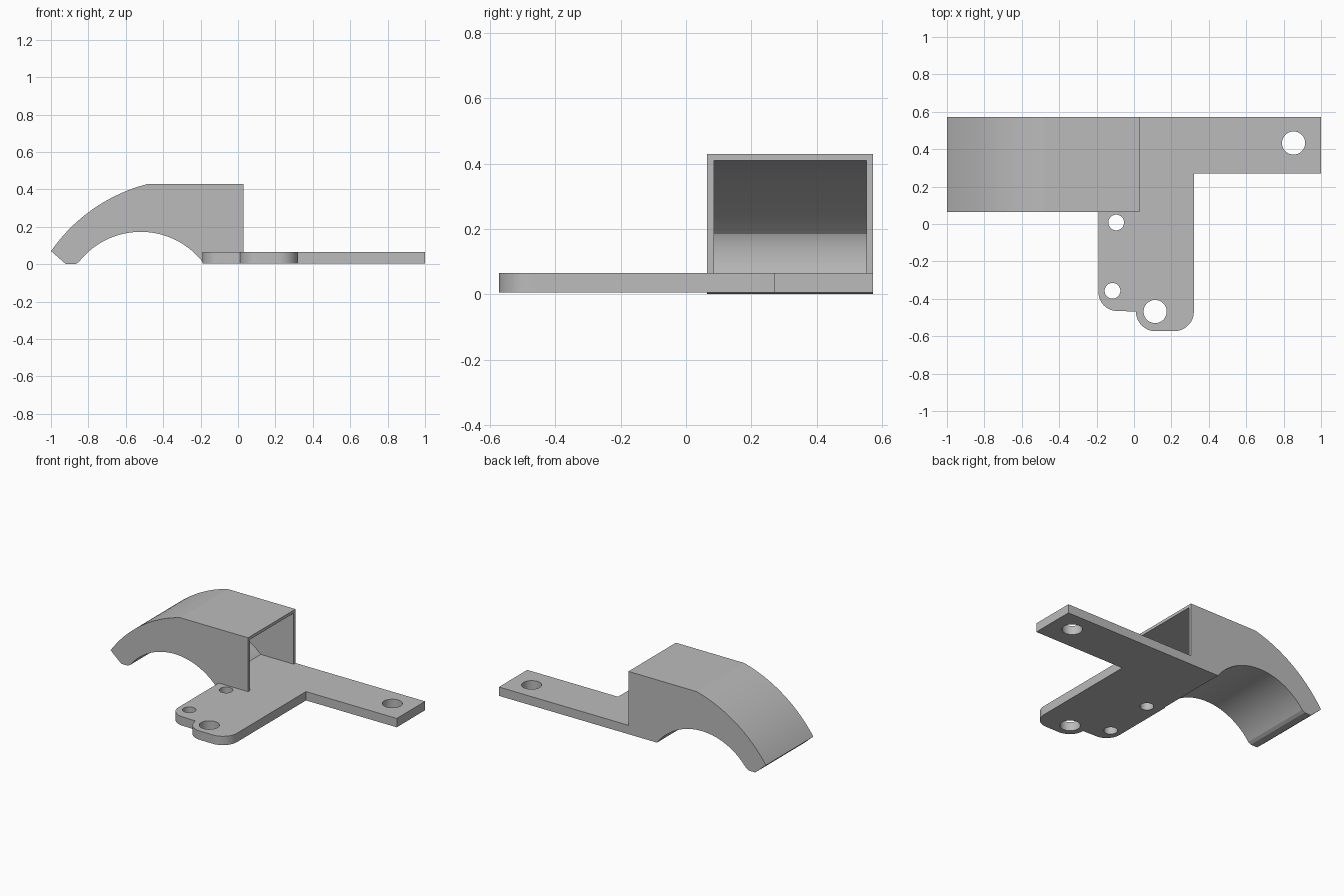
import bpy, bmesh
from math import sin, cos, radians

if "Cube" in bpy.data.objects:
    bpy.data.objects.remove(bpy.data.objects["Cube"], do_unlink=True)

GREY = (0.5, 0.5, 0.5, 1)
mat = bpy.data.materials.new("plain grey")
mat.use_nodes = True
mat.diffuse_color = GREY
mat.node_tree.nodes["Principled BSDF"].inputs["Base Color"].default_value = GREY


def arc(cx, cy, r, start, end, steps=24):
    """Points along a circular arc, angles in degrees."""
    angles = [radians(start + (end - start) * i / steps) for i in range(steps + 1)]
    return [(cx + r * cos(a), cy + r * sin(a)) for a in angles]


def prism(name, outline, place, depth):
    """Extrude a flat outline; place maps (u, v) to 3D, depth is the sweep."""
    bm = bmesh.new()
    face = bm.faces.new([bm.verts.new(place(u, v)) for u, v in outline])
    swept = bmesh.ops.extrude_face_region(bm, geom=[face], use_keep_orig=True)
    bmesh.ops.translate(bm, vec=depth,
                        verts=[g for g in swept["geom"] if isinstance(g, bmesh.types.BMVert)])
    bmesh.ops.recalc_face_normals(bm, faces=bm.faces)
    mesh = bpy.data.meshes.new(name)
    bm.to_mesh(mesh)
    bm.free()
    mesh.materials.append(mat)
    obj = bpy.data.objects.new(name, mesh)
    bpy.context.collection.objects.link(obj)
    return obj


def activate(obj):
    bpy.ops.object.select_all(action="DESELECT")
    obj.select_set(True)
    bpy.context.view_layer.objects.active = obj


def cut(target, cutter):
    """Subtract the cutter and discard it."""
    cutter.hide_render = True
    mod = target.modifiers.new("cut", "BOOLEAN")
    mod.operation, mod.solver, mod.object = "DIFFERENCE", "EXACT", cutter
    activate(target)
    bpy.ops.object.modifier_apply(modifier=mod.name)
    bpy.data.objects.remove(cutter, do_unlink=True)


def smooth(obj):
    activate(obj)
    bpy.ops.object.shade_smooth_by_angle(angle=radians(12))


FRONT, BACK, WALL = 0.065, 0.573, 0.02
LOW, FLOOR, TOP, MOUTH = 0.005, 0.065, 0.43, 0.03

# Hood: curved roof over an arched underside
hood_outline = (arc(-0.26, -0.443, 0.9, 145.27, 104.14)
                + [(MOUTH, TOP), (MOUTH, LOW)]
                + arc(-0.52, -0.247, 0.42, 36.87, 141.9, 40)
                + [(-0.87, 0), (-0.92, 0)])
hood = prism("hood", hood_outline, lambda u, v: (u, FRONT, v), (0, BACK - FRONT, 0))

# Hollow inside of the hood, open at the mouth
hollow = (arc(-0.26, -0.443, 0.88, 143.5, 104.2)
          + [(0.2, TOP - WALL), (0.2, FLOOR)]
          + arc(-0.52, -0.247, 0.435, 45.8, 142, 40)
          + [(-0.905, 0.02)])
cut(hood, prism("hood_hollow", hollow, lambda u, v: (u, FRONT + WALL, v),
                (0, BACK - FRONT - 2 * WALL, 0)))
smooth(hood)

# Mounting plate: rounded foot and side arm, butting against the hood
plate_outline = ([(-0.19, FRONT)]
                 + arc(-0.09, -0.365, 0.1, 180, 270, 12)
                 + arc(0.115, -0.468, 0.105, 180, 270, 12)
                 + arc(0.215, -0.468, 0.105, 270, 360, 12)
                 + [(0.32, 0.27), (1, 0.27), (1, BACK), (MOUTH, BACK), (MOUTH, FRONT)])
plate = prism("mounting_plate", plate_outline, lambda u, v: (u, v, LOW), (0, 0, FLOOR - LOW))

# Screw holes: two small, two large
for x, y, r in [(-0.095, 0.008, 0.042), (-0.115, -0.357, 0.042),
                (0.113, -0.468, 0.062), (0.853, 0.433, 0.062)]:
    cut(plate, prism("screw_hole", arc(x, y, r, 0, 350, 35),
                     lambda u, v: (u, v, -0.1), (0, 0, 0.3)))
smooth(plate)
